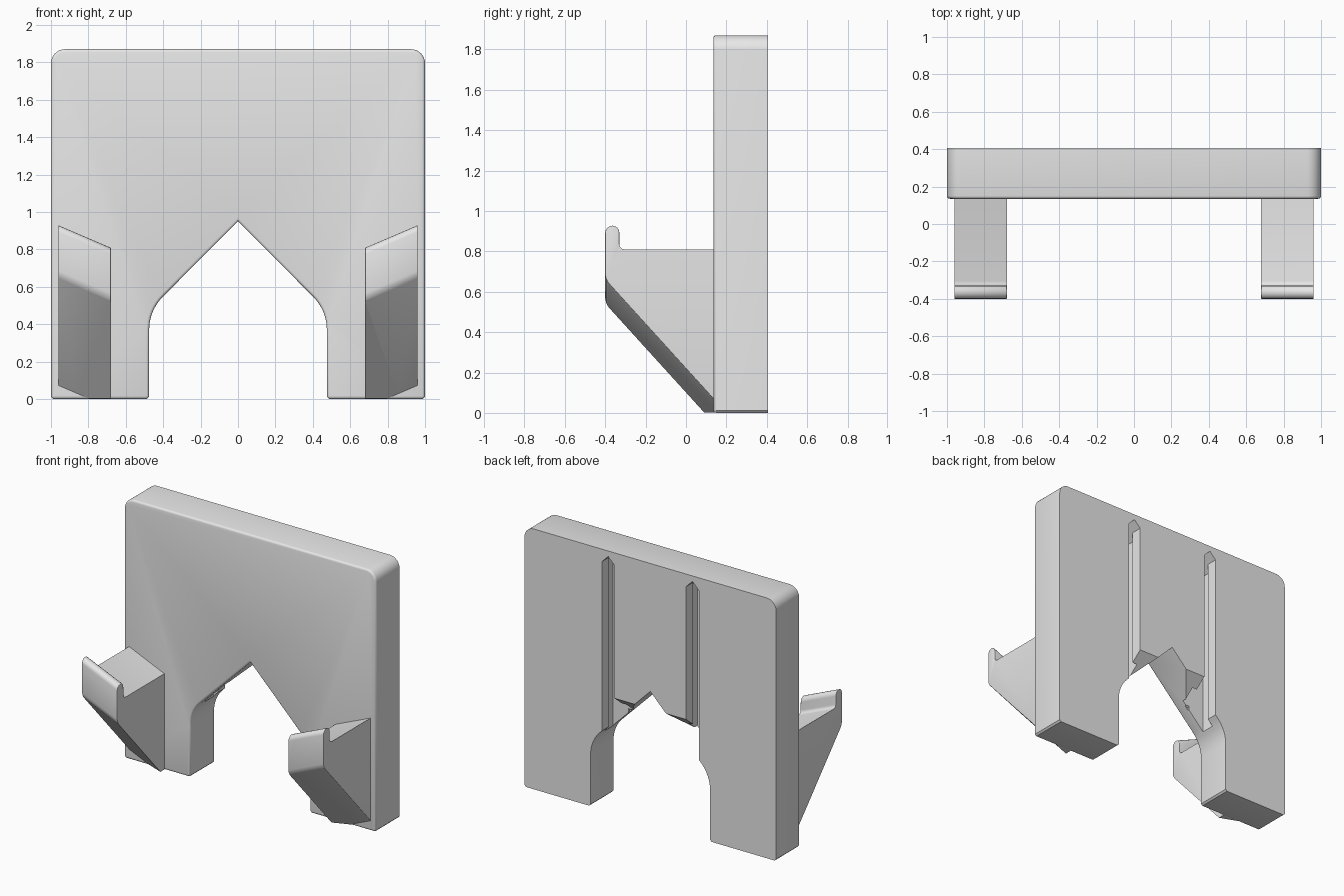
import bpy, bmesh, math

if "Cube" in bpy.data.objects:
    bpy.data.objects.remove(bpy.data.objects["Cube"])

FRONT, BACK = 0.135, 0.405      # panel faces in y

grey = bpy.data.materials.new("plain_grey")
grey.diffuse_color = (0.8, 0.8, 0.8, 1)
grey.use_nodes = True
grey.node_tree.nodes["Principled BSDF"].inputs["Base Color"].default_value = grey.diffuse_color


def arc(cx, cy, r, a0, a1, n):
    """Points on an arc, angles in degrees."""
    return [(cx + r * math.cos(math.radians(a0 + (a1 - a0) * i / n)),
             cy + r * math.sin(math.radians(a0 + (a1 - a0) * i / n))) for i in range(n + 1)]


def prism(pts, start, end):
    """Join one profile placed at two ends into a closed solid."""
    bm = bmesh.new()
    a = [bm.verts.new(start(*p)) for p in pts]
    b = [bm.verts.new(end(*p)) for p in pts]
    bm.faces.new(a)
    bm.faces.new(b[::-1])
    for i in range(len(pts)):
        j = (i + 1) % len(pts)
        bm.faces.new((a[j], a[i], b[i], b[j]))
    bmesh.ops.recalc_face_normals(bm, faces=bm.faces)
    return bm


def finish(name, bm):
    bmesh.ops.recalc_face_normals(bm, faces=bm.faces)
    mesh = bpy.data.meshes.new(name)
    bm.to_mesh(mesh)
    bm.free()
    mesh.materials.append(grey)
    ob = bpy.data.objects.new(name, mesh)
    bpy.context.collection.objects.link(ob)
    return ob


def activate(ob):
    bpy.ops.object.select_all(action='DESELECT')
    ob.select_set(True)
    bpy.context.view_layer.objects.active = ob


def smooth(ob):
    activate(ob)
    bpy.ops.object.shade_smooth_by_angle(angle=math.radians(35))


def cut(ob, bm):
    """Subtract a solid from an object."""
    tool = finish("cutter", bm)
    tool.hide_render = True
    activate(ob)
    mod = ob.modifiers.new("cut", 'BOOLEAN')
    mod.operation, mod.solver, mod.object = 'DIFFERENCE', 'EXACT', tool
    bpy.ops.object.modifier_apply(modifier=mod.name)
    bpy.data.objects.remove(tool)


# Back panel: half outline with rounded top corner and pointed arch, mirrored
half = [(0, 0.95)] + arc(0.225, 0.37, 0.25, 45, 0, 8)
half += [(0.475, 0.012), (0.487, 0), (0.988, 0), (1, 0.012)]
half += arc(0.925, 1.795, 0.075, 0, 90, 8)
outline = half + [(-x, z) for x, z in half[:0:-1]]
bm = prism(outline, lambda x, z: (x, FRONT, z), lambda x, z: (x, BACK, z))
rim = [e for e in bm.edges if all(abs(v.co.y - FRONT) < 1e-5 for v in e.verts)]
bmesh.ops.bevel(bm, geom=rim, offset=0.015, segments=3, profile=0.5, affect='EDGES')
panel = finish("back_panel", bm)


# Mounting slots with pointed tops: narrow mouth, wider channel behind it
def slot(cx, half_w, y0, y1):
    top = 1.83
    pts = [(cx - half_w, 0.4), (cx + half_w, 0.4), (cx + half_w, top - half_w),
           (cx, top), (cx - half_w, top - half_w)]
    return prism(pts, lambda x, z: (x, y0, z), lambda x, z: (x, y1, z))


for s in (-1, 1):
    cut(panel, slot(s * 0.335, 0.05, BACK - 0.1, BACK + 0.05))
    cut(panel, slot(s * 0.335, 0.088, BACK - 0.18, BACK - 0.08))

# Sloped lead-in between the slots above the arch
lead = [(BACK + 0.05, 0.866), (BACK - 0.19, 0.67), (BACK - 0.19, 0.3), (BACK + 0.05, 0.3)]
cut(panel, prism(lead, lambda y, z: (-0.3, y, z), lambda y, z: (0.3, y, z)))
smooth(panel)

# Support hooks: side profile sheared down towards the middle
side = [(0.16, 0.81)] + arc(-0.305, 0.835, 0.025, 270, 180, 4)
side += arc(-0.365, 0.893, 0.035, 0, 180, 8)
side += [(-0.4, 0.685), (-0.396, 0.665), (-0.385, 0.645), (0.16, 0.045)]
OUTER, INNER, DROP = 0.96, 0.68, 0.12

for s, name in ((-1, "left_hook"), (1, "right_hook")):
    bm = prism(side, lambda y, z: (s * OUTER, y, z), lambda y, z: (s * INNER, y, z - DROP))

    def rounded(e):
        ys = [v.co.y for v in e.verts]
        xs = [abs(v.co.x) for v in e.verts]
        if abs(xs[0] - xs[1]) > 1e-5 or min(ys) > 0.15:
            return False
        shelf = max(ys) > 0.15 and max(v.co.z for v in e.verts if v.co.y > 0.15) > 0.5
        if xs[0] > 0.9:
            return not shelf and not (min(ys) > -0.329 and max(ys) < 0)
        return max(ys) < -0.329
    edges = [e for e in bm.edges if rounded(e)]
    bmesh.ops.bevel(bm, geom=edges, offset=0.016, segments=3, profile=0.5,
                    affect='EDGES', clamp_overlap=True)
    # flat foot where the brace meets the base level
    res = bmesh.ops.bisect_plane(bm, geom=bm.verts[:] + bm.edges[:] + bm.faces[:],
                                 plane_co=(0, 0, 0.002), plane_no=(0, 0, -1), clear_outer=True)
    open_edges = [e for e in bm.edges if e.is_boundary]
    bmesh.ops.holes_fill(bm, edges=open_edges, sides=0)
    smooth(finish(name, bm))
